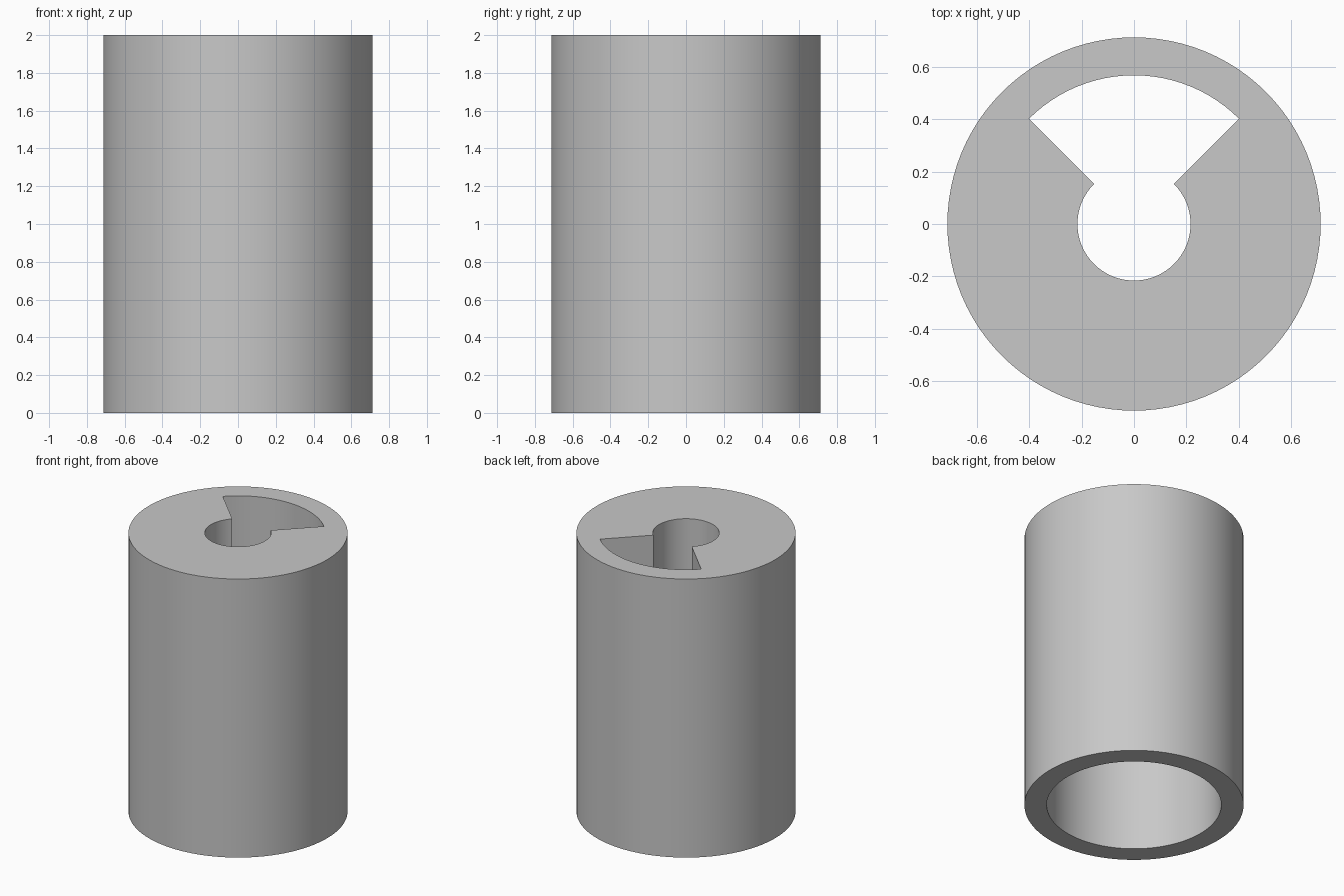
import bpy, bmesh
from math import cos, sin, tau

cube = bpy.data.objects.get("Cube")
if cube:
    bpy.data.objects.remove(cube, do_unlink=True)

OUTER, BORE, HOLE = 0.713, 0.568, 0.216   # radii
HEIGHT, LID = 2.0, 0.6                    # overall height, thickness of the slotted end
STEPS = 96
UNDER = HEIGHT - LID

grey = bpy.data.materials.new("plain grey")
grey.use_nodes = True
grey.diffuse_color = (0.58, 0.58, 0.58, 1)
grey.node_tree.nodes["Principled BSDF"].inputs["Base Color"].default_value = grey.diffuse_color

bm = bmesh.new()


def point(radius, z, step):
    angle = tau * step / STEPS
    return bm.verts.new((radius * cos(angle), radius * sin(angle), z))


def sweep(profile, step):
    """Sweep a closed (radius, z) profile through one angular step."""
    for a, b in zip(profile, profile[1:] + profile[:1]):
        bm.faces.new((point(*a, step), point(*a, step + 1),
                      point(*b, step + 1), point(*b, step)))


# Tube wall alone in the quarter slot; tube plus thick lid elsewhere
tube = [(OUTER, 0), (OUTER, HEIGHT), (BORE, HEIGHT), (BORE, UNDER), (BORE, 0)]
lidded = tube[:3] + [(HOLE, HEIGHT), (HOLE, UNDER)] + tube[3:]
slot_start, slot_end = STEPS // 8, STEPS * 3 // 8
for step in range(STEPS):
    sweep(tube if slot_start <= step < slot_end else lidded, step)

# Radial side walls of the slot
for step in (slot_start, slot_end):
    bm.faces.new([point(r, z, step) for r, z in lidded[2:6]])

bmesh.ops.remove_doubles(bm, verts=bm.verts, dist=0.0001)
bmesh.ops.recalc_face_normals(bm, faces=bm.faces)

mesh = bpy.data.meshes.new("slotted_sleeve")
bm.to_mesh(mesh)
bm.free()
mesh.materials.append(grey)
sleeve = bpy.data.objects.new("slotted_sleeve", mesh)
bpy.context.collection.objects.link(sleeve)

# Smooth curved walls, keep the rims crisp
bpy.context.view_layer.objects.active = sleeve
sleeve.select_set(True)
bpy.ops.object.shade_smooth_by_angle()
